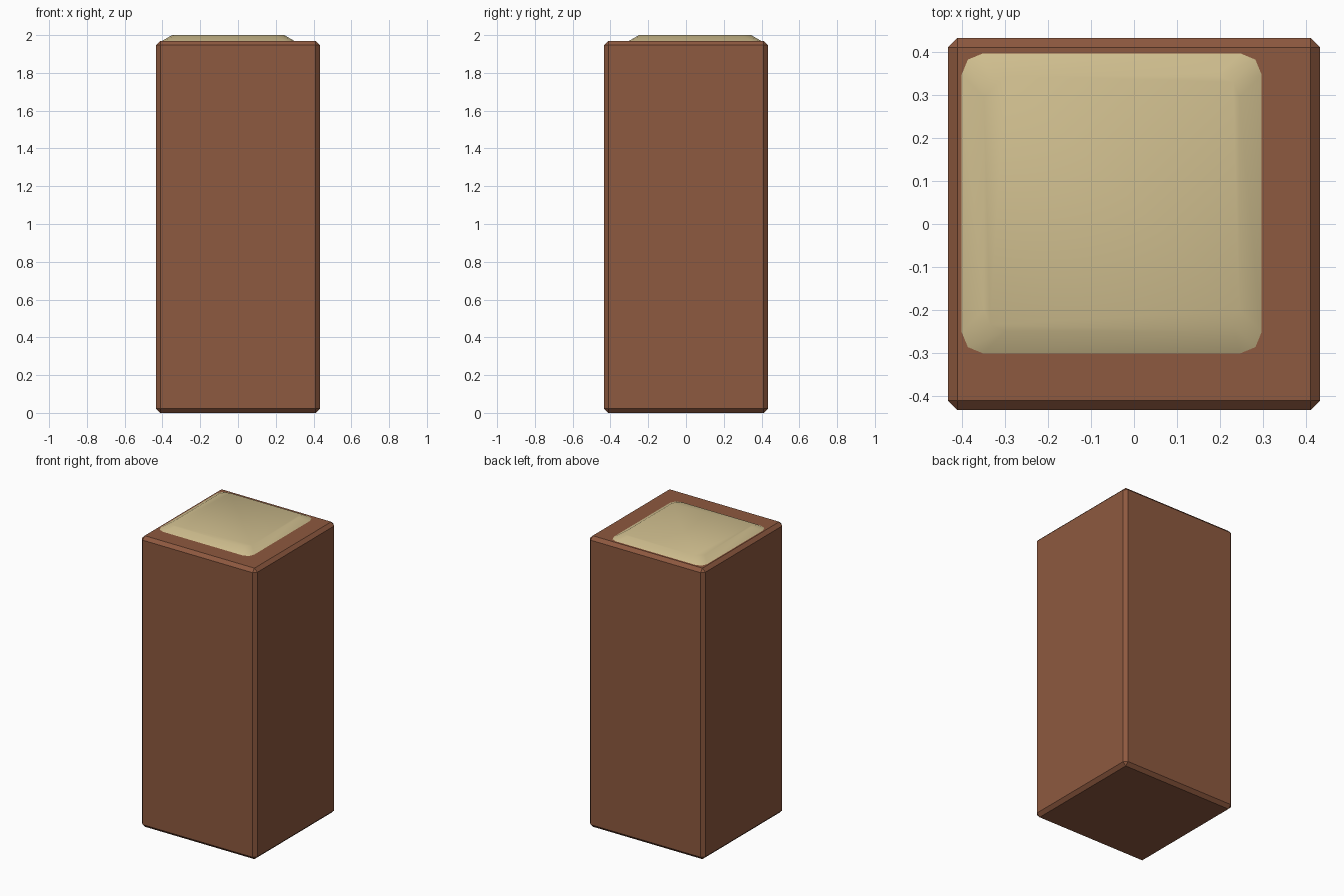
import bpy, bmesh, math

if "Cube" in bpy.data.objects:
    bpy.data.objects.remove(bpy.data.objects["Cube"])


def material(name, color):
    m = bpy.data.materials.new(name)
    m.diffuse_color = (*color, 1)
    m.use_nodes = True
    m.node_tree.nodes["Principled BSDF"].inputs["Base Color"].default_value = m.diffuse_color
    return m


def add_object(name, bm, mat):
    bmesh.ops.recalc_face_normals(bm, faces=bm.faces)
    me = bpy.data.meshes.new(name)
    bm.to_mesh(me)
    bm.free()
    me.materials.append(mat)
    ob = bpy.data.objects.new(name, me)
    bpy.context.collection.objects.link(ob)
    return ob


brown = material("brown", (0.27, 0.10, 0.05))
cream = material("cream", (0.62, 0.51, 0.27))

# Chamfered square post
W, H, C = 0.433, 1.97, 0.022
bm = bmesh.new()
bmesh.ops.create_cube(bm, size=1)
for v in bm.verts:
    v.co = (v.co.x * 2 * W, v.co.y * 2 * W, (v.co.z + 0.5) * H)
bmesh.ops.bevel(bm, geom=bm.edges[:], offset=C, segments=1, affect='EDGES')
add_object("post", bm, brown)

# Off-centre raised cap with rounded corners and sloping rim
CX, CY, R = -0.052, 0.048, 0.05


def ring(bm, half, z):
    verts = []
    for k in range(4):
        mid = math.radians(45 + 90 * k)
        sx = math.copysign(1, math.cos(mid))
        sy = math.copysign(1, math.sin(mid))
        for step in (-45, 0, 45):
            a = mid + math.radians(step)
            verts.append(bm.verts.new((CX + sx * (half - R) + R * math.cos(a),
                                       CY + sy * (half - R) + R * math.sin(a), z)))
    return verts


bm = bmesh.new()
low, high = ring(bm, 0.349, H), ring(bm, 0.297, 2.0)
n = len(low)
for i in range(n):
    j = (i + 1) % n
    bm.faces.new((low[i], low[j], high[j], high[i])).smooth = True
bm.faces.new(high)
bm.faces.new(low[::-1])
cap = add_object("cap", bm, cream)

# Smooth the rim around the corners, keep the top edge sharp
bpy.context.view_layer.objects.active = cap
cap.select_set(True)
bpy.ops.object.shade_smooth_by_angle(angle=math.radians(27))
